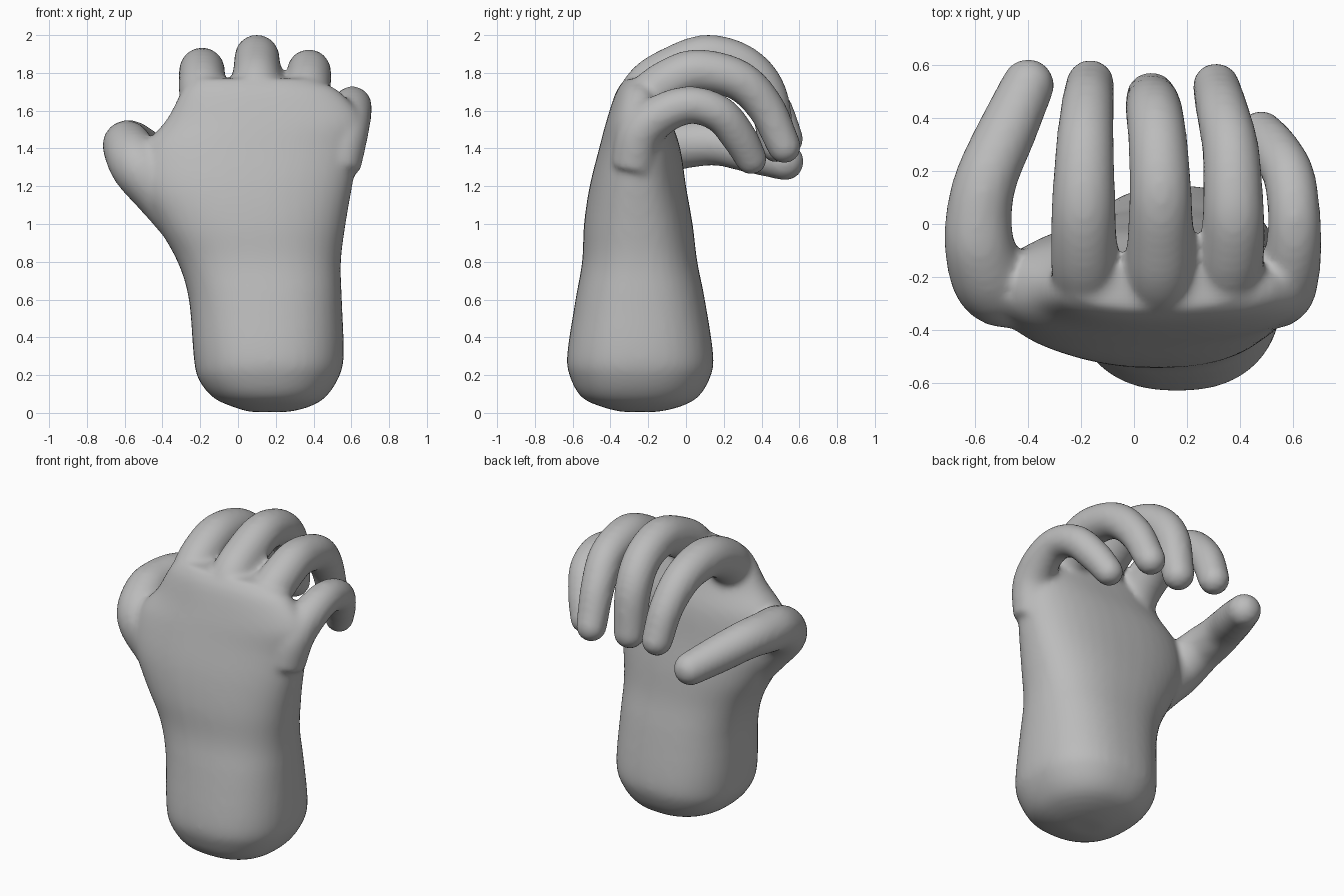
import bpy, bmesh, math
from mathutils import Vector

cube = bpy.data.objects.get("Cube")
if cube:
    bpy.data.objects.remove(cube, do_unlink=True)

skin = bpy.data.materials.new("plain_grey")
skin.use_nodes = True
GREY = (0.5, 0.5, 0.5, 1)
skin.diffuse_color = GREY
skin.node_tree.nodes["Principled BSDF"].inputs["Base Color"].default_value = GREY


def spline(pts, steps):
    """Catmull-Rom interpolation through tuples of any length."""
    vs = [Vector(p) for p in pts]
    vs = [vs[0] * 2 - vs[1]] + vs + [vs[-1] * 2 - vs[-2]]
    out = []
    for a, b, c, d in zip(vs, vs[1:], vs[2:], vs[3:]):
        for i in range(steps):
            t = i / steps
            out.append(b + (c - a) * t / 2 + (a * 2 - b * 5 + c * 4 - d) * t**2 / 2
                       + (b * 3 - a - c * 3 + d) * t**3 / 2)
    return out + [vs[-2]]


def loft(bm, rings):
    """Skin a stack of rings and close both ends."""
    loops = [[bm.verts.new(p) for p in r] for r in rings]
    n = len(loops[0])
    for a, b in zip(loops, loops[1:]):
        for i in range(n):
            j = (i + 1) % n
            bm.faces.new((a[i], a[j], b[j], b[i]))
    bm.faces.new(loops[0][::-1])
    bm.faces.new(loops[-1])


def finish(name, bm):
    bmesh.ops.recalc_face_normals(bm, faces=bm.faces)
    mesh = bpy.data.meshes.new(name)
    bm.to_mesh(mesh)
    bm.free()
    mesh.materials.append(skin)
    ob = bpy.data.objects.new(name, mesh)
    bpy.context.collection.objects.link(ob)
    return ob


def digit(name, pts):
    """Bent tube through (x, y, z, radius) points with a round tip."""
    bm = bmesh.new()
    path = spline(pts, 6)
    centres = [p.to_3d() for p in path]
    rings = []
    for i, c in enumerate(centres):
        d = (centres[min(i + 1, len(path) - 1)] - centres[max(i - 1, 0)]).normalized()
        # stable frame: both side vectors stay perpendicular to the path
        u = d.cross(Vector((0.6, -0.5, 0.6)) if name == "thumb" else Vector((1, 0, 0))).normalized()
        v = d.cross(u)
        rings.append([c + (u * math.cos(a) + v * math.sin(a)) * path[i][3]
                      for a in (math.tau * k / 24 for k in range(24))])
    loft(bm, rings)
    ball = bmesh.ops.create_uvsphere(bm, u_segments=24, v_segments=16, radius=path[-1][3])
    bmesh.ops.translate(bm, verts=ball["verts"], vec=centres[-1])
    return finish(name, bm)


# Wrist and palm: rounded sections as (z, left x, right x, front y, back y)
sections = [
    (0.005, 0.06, 0.27, -0.34, -0.15), (0.03, -0.02, 0.37, -0.44, -0.04),
    (0.08, -0.13, 0.46, -0.55, 0.06), (0.18, -0.21, 0.53, -0.61, 0.125),
    (0.3, -0.235, 0.56, -0.63, 0.145), (0.6, -0.26, 0.55, -0.585, 0.1),
    (0.8, -0.32, 0.545, -0.55, 0.06), (1.0, -0.43, 0.57, -0.54, 0.035),
    (1.2, -0.52, 0.605, -0.51, 0.0), (1.4, -0.5, 0.64, -0.46, -0.03),
    (1.55, -0.38, 0.66, -0.42, -0.08), (1.7, -0.3, 0.54, -0.37, -0.13),
    (1.77, -0.24, 0.4, -0.32, -0.16)]


def power(v):
    return math.copysign(abs(v) ** 0.85, v)


rings = []
for z, x0, x1, y0, y1 in spline(sections, 4):
    rings.append([Vector(((x0 + x1) / 2 + (x1 - x0) / 2 * power(math.cos(a)),
                          (y0 + y1) / 2 + (y1 - y0) / 2 * power(math.sin(a)), z))
                  for a in (math.tau * k / 40 for k in range(40))])
bm = bmesh.new()
loft(bm, rings)
hand = finish("hand", bm)

# Four curled fingers and the thumb
parts = [
    digit("index_finger", [
        (-0.15, -0.29, 1.45, 0.13), (-0.18, -0.2, 1.66, 0.13), (-0.19, -0.06, 1.77, 0.125),
        (-0.19, 0.1, 1.815, 0.12), (-0.185, 0.3, 1.77, 0.11), (-0.175, 0.45, 1.63, 0.1),
        (-0.165, 0.53, 1.45, 0.092)]),
    digit("middle_finger", [
        (0.1, -0.29, 1.5, 0.13), (0.1, -0.21, 1.71, 0.13), (0.1, -0.06, 1.82, 0.125),
        (0.1, 0.12, 1.885, 0.118), (0.09, 0.31, 1.83, 0.112), (0.075, 0.43, 1.68, 0.108),
        (0.065, 0.48, 1.42, 0.095)]),
    digit("ring_finger", [
        (0.34, -0.29, 1.45, 0.13), (0.36, -0.2, 1.66, 0.125), (0.375, -0.06, 1.77, 0.12),
        (0.375, 0.08, 1.81, 0.115), (0.365, 0.28, 1.76, 0.108), (0.335, 0.42, 1.62, 0.1),
        (0.31, 0.52, 1.41, 0.09)]),
    digit("little_finger", [
        (0.53, -0.28, 1.3, 0.12), (0.57, -0.24, 1.48, 0.12), (0.6, -0.12, 1.585, 0.108),
        (0.605, 0.03, 1.63, 0.1), (0.585, 0.18, 1.58, 0.098), (0.53, 0.28, 1.46, 0.095),
        (0.48, 0.345, 1.345, 0.085)]),
    digit("thumb", [
        (-0.15, -0.26, 0.85, 0.13), (-0.38, -0.25, 1.13, 0.14), (-0.52, -0.23, 1.3, 0.15),
        (-0.58, -0.1, 1.4, 0.135), (-0.585, 0.04, 1.425, 0.125), (-0.555, 0.18, 1.425, 0.118),
        (-0.48, 0.35, 1.38, 0.112), (-0.4, 0.525, 1.33, 0.1)])]

# Fuse the parts into one soft skin
bpy.ops.object.select_all(action="DESELECT")
for ob in parts + [hand]:
    ob.select_set(True)
bpy.context.view_layer.objects.active = hand
bpy.ops.object.join()
fuse = hand.modifiers.new("fuse", "REMESH")
fuse.mode = "VOXEL"
fuse.voxel_size = 0.018
soften = hand.modifiers.new("soften", "SMOOTH")
soften.factor = 0.5
soften.iterations = 10
for name in ("fuse", "soften"):
    bpy.ops.object.modifier_apply(modifier=name)
bpy.ops.object.shade_smooth()
